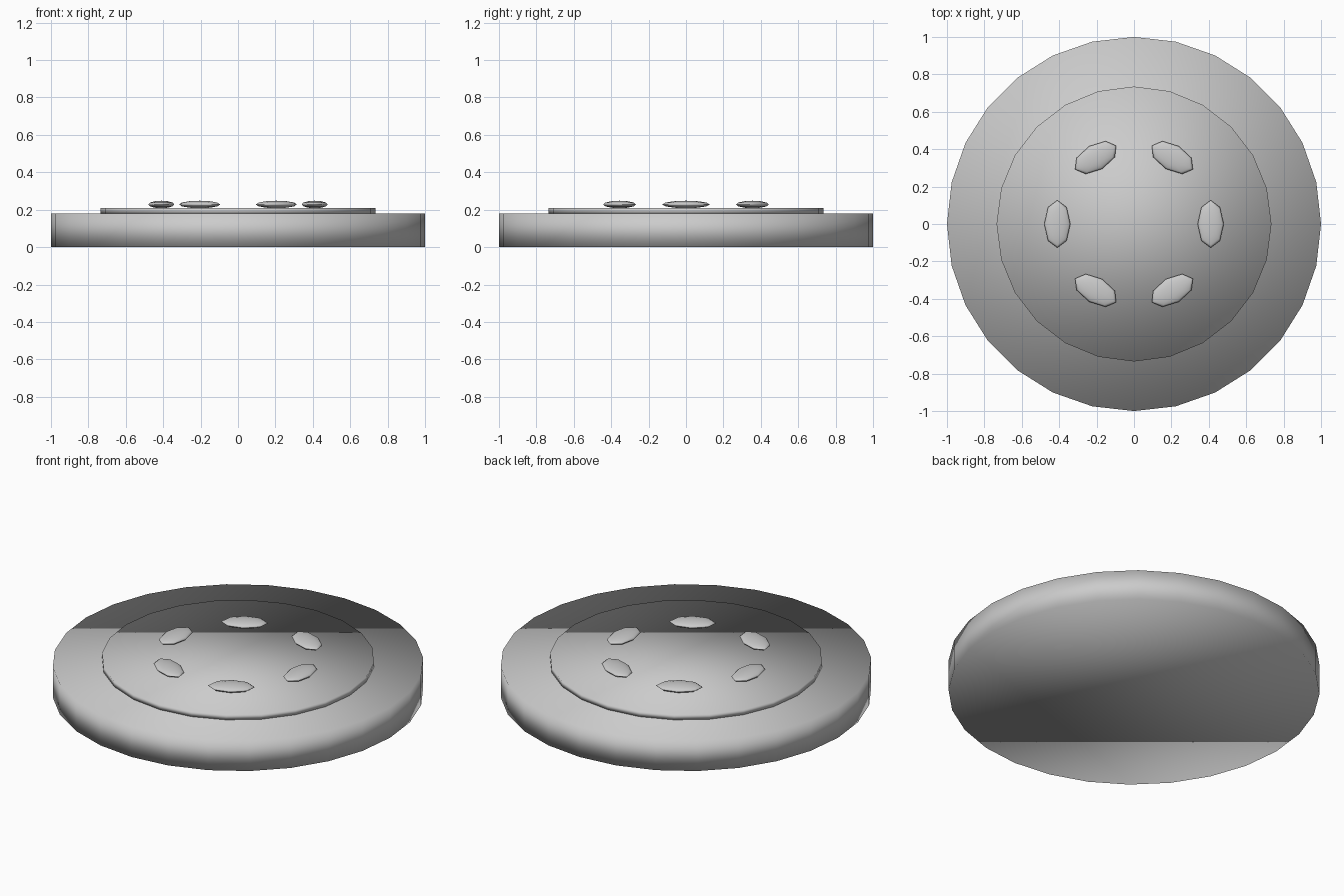
import bpy, math

if "Cube" in bpy.data.objects:
    bpy.data.objects.remove(bpy.data.objects["Cube"])

grey = bpy.data.materials.new("grey")
grey.diffuse_color = (0.6, 0.6, 0.6, 1)
grey.use_nodes = True
grey.node_tree.nodes["Principled BSDF"].inputs["Base Color"].default_value = grey.diffuse_color


def finish(name):
    ob = bpy.context.object
    ob.name = name
    ob.data.materials.append(grey)
    bpy.ops.object.shade_smooth()
    return ob


def disc(name, sides, radius, z0, z1):
    bpy.ops.mesh.primitive_cylinder_add(vertices=sides, radius=radius, depth=z1 - z0,
                                        location=(0, 0, (z0 + z1) / 2))
    return finish(name)


# Thick base and thin raised plate
disc("base_disc", 28, 1.0, 0.0, 0.18)
disc("raised_plate", 24, 0.735, 0.18, 0.21)

# Ring of six flattened oval studs, long axis along the circle
for i in range(6):
    a = i * math.pi / 3
    bpy.ops.mesh.primitive_uv_sphere_add(
        segments=8, ring_count=6, radius=1,
        location=(0.41 * math.cos(a), 0.41 * math.sin(a), 0.228), rotation=(0, 0, a))
    bpy.context.object.scale = (0.07, 0.127, 0.02)
    finish(f"stud_{i + 1}")
